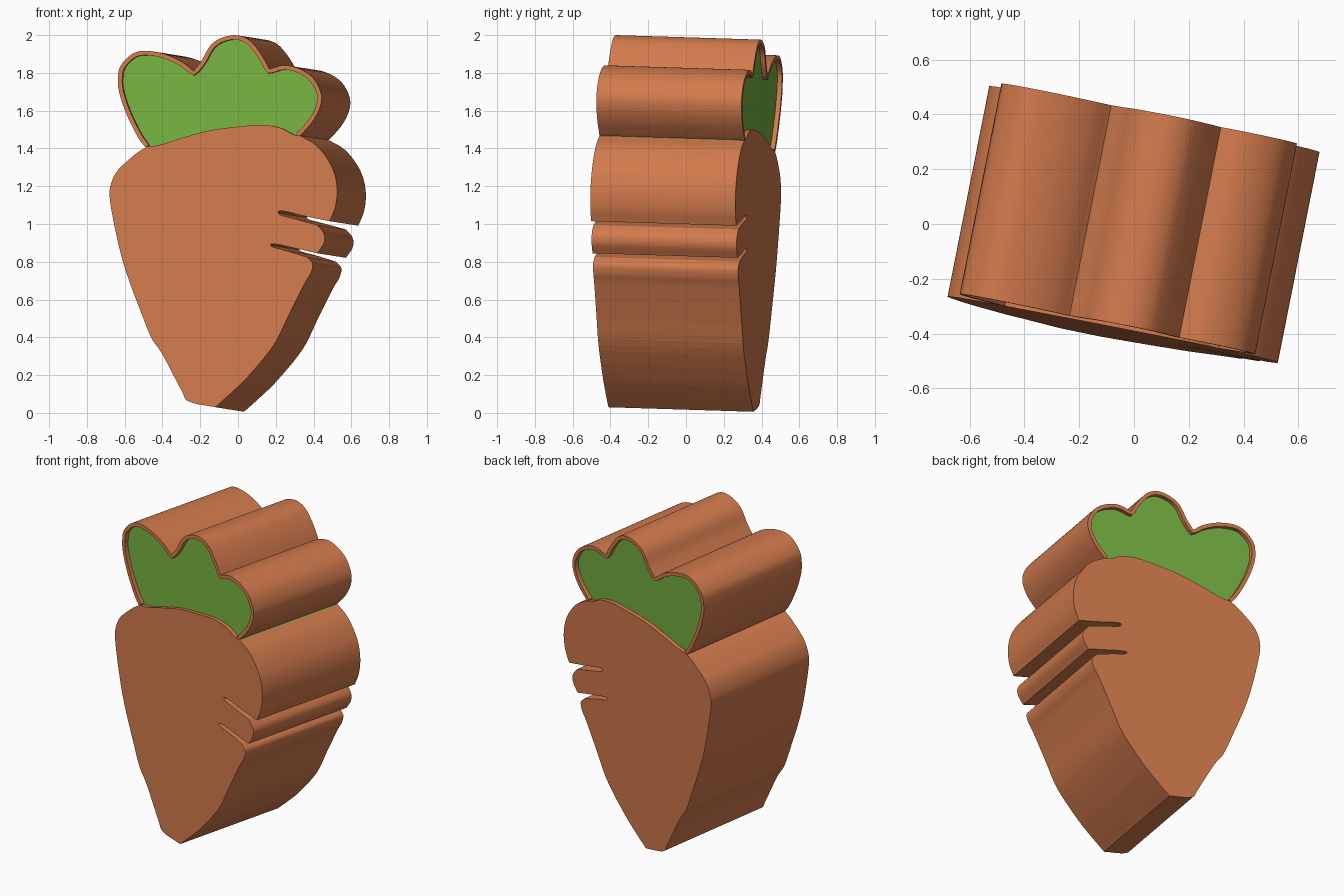
import bpy
import bmesh
from mathutils import Vector

cube = bpy.data.objects.get("Cube")
if cube:
    bpy.data.objects.remove(cube, do_unlink=True)

# The slab is turned slightly, so it is extruded along this depth vector
DEPTH = Vector((0.152, 0.768, -0.024))
RIM = 0.023
RECESS = 0.025


def make_material(name, colour):
    mat = bpy.data.materials.new(name)
    mat.use_nodes = True
    mat.diffuse_color = (*colour, 1)
    mat.node_tree.nodes["Principled BSDF"].inputs["Base Color"].default_value = (*colour, 1)
    return mat


orange = make_material("carrot orange", (0.64, 0.195, 0.073))
green = make_material("leaf green", (0.185, 0.445, 0.052))


def smooth(points, steps=5):
    """Open smooth curve through points given in hundredths."""
    pts = [Vector(p) / 100 for p in points]
    padded = [2 * pts[0] - pts[1]] + pts + [2 * pts[-1] - pts[-2]]
    curve = []
    for a, b, c, d in zip(padded, padded[1:], padded[2:], padded[3:]):
        for i in range(steps):
            t = i / steps
            curve.append(b + (c - a) * t / 2
                         + (2 * a - 5 * b + 4 * c - d) * t * t / 2
                         + (3 * b - a - 3 * c + d) * t ** 3 / 2)
    return curve + [pts[-1]]


def join(*curves):
    """Chain curves, dropping repeated points."""
    outline = []
    for curve in curves:
        for p in curve:
            if not outline or (p - outline[-1]).length > 0.002:
                outline.append(p)
    if (outline[0] - outline[-1]).length < 0.002:
        outline.pop()
    return outline


def offset(curve, distance):
    """Shift an open curve to its right-hand side."""
    shifted = []
    for i, p in enumerate(curve):
        before = curve[max(i - 1, 0)]
        after = curve[min(i + 1, len(curve) - 1)]
        along = (after - before).normalized()
        shifted.append(p + Vector((along.y, -along.x)) * distance)
    return shifted


def slab(name, outline, mat, recess=0.0):
    """Extrude an outline through the tilted depth."""
    inset = DEPTH.normalized() * recess
    bm = bmesh.new()
    front, back = [], []
    for p in outline:
        pos = Vector((p.x, -0.436 - 0.2 * p.x + 0.03 * p.y, p.y))
        front.append(bm.verts.new(pos + inset))
        back.append(bm.verts.new(pos + DEPTH - inset))
    bm.faces.new(front)
    bm.faces.new(back[::-1])
    for i in range(len(front)):
        bm.faces.new((front[i], front[i - 1], back[i - 1], back[i]))
    bmesh.ops.recalc_face_normals(bm, faces=bm.faces)
    mesh = bpy.data.meshes.new(name)
    bm.to_mesh(mesh)
    bm.free()
    mesh.materials.append(mat)
    obj = bpy.data.objects.new(name, mesh)
    bpy.context.collection.objects.link(obj)
    return obj


# Root: left flank, top edge, right shoulder, two slots, right flank
left_flank = smooth([(-12, 3), (-26, 6), (-30, 12), (-40, 31), (-46, 40), (-52, 55),
                     (-58, 71), (-62, 84), (-66, 102), (-68, 115), (-67, 122),
                     (-64, 128), (-59, 133), (-53, 138), (-48, 141)])
root_top = smooth([(-48, 141), (-41, 142), (-30, 145.5), (-15, 149.5), (0, 151.5),
                   (12, 152.5), (22, 151), (29, 147.5), (33.5, 146.5)])
shoulder = smooth([(33.5, 146.5), (41, 142), (47, 135), (51, 127), (52.5, 118),
                   (51.5, 109), (48.5, 101.5)])
upper_slot = smooth([(48.5, 101.5), (36, 104), (23, 107), (22, 105), (31, 102.5), (42, 99.5)], 3)
finger = smooth([(42, 99.5), (45.5, 95), (45.5, 90), (42, 84.5)])
lower_slot = smooth([(42, 84.5), (31, 87), (19, 89.5), (18, 88), (27, 85.5), (36.5, 82.5)], 3)
right_flank = smooth([(36.5, 82.5), (39.5, 79), (38.5, 74), (35, 68), (27, 52),
                      (19, 36), (6, 20), (-2, 12), (-12, 3)])
slab("carrot_root", join(left_flank, root_top, shoulder, upper_slot, finger,
                         lower_slot, right_flank), orange)

# Leaves: three lobes with a raised rim around a recessed green core
left_lobe = smooth([(-49, 140.5), (-53, 146), (-59, 158), (-63, 170), (-63.5, 178),
                    (-62, 184), (-56, 190), (-49, 191.7), (-39, 190), (-30, 186), (-23.5, 181)])
middle_lobe = smooth([(-23.5, 181), (-19, 187), (-15, 194), (-10, 198), (-2, 200),
                      (5, 198), (10, 193), (14, 187), (16.5, 182)])
right_lobe = smooth([(16.5, 182), (24.5, 184), (33, 182), (40, 177), (44, 169),
                     (43.5, 162), (40, 155), (35, 149), (32.5, 146.5)])
leaf_edge = join(left_lobe, middle_lobe, right_lobe)
leaf_inner = offset(leaf_edge, RIM)
slab("leaf_rim", leaf_edge + leaf_inner[::-1], orange)
slab("leaf_core", join(offset(leaf_edge, RIM / 2), root_top[::-1]), green, RECESS)
